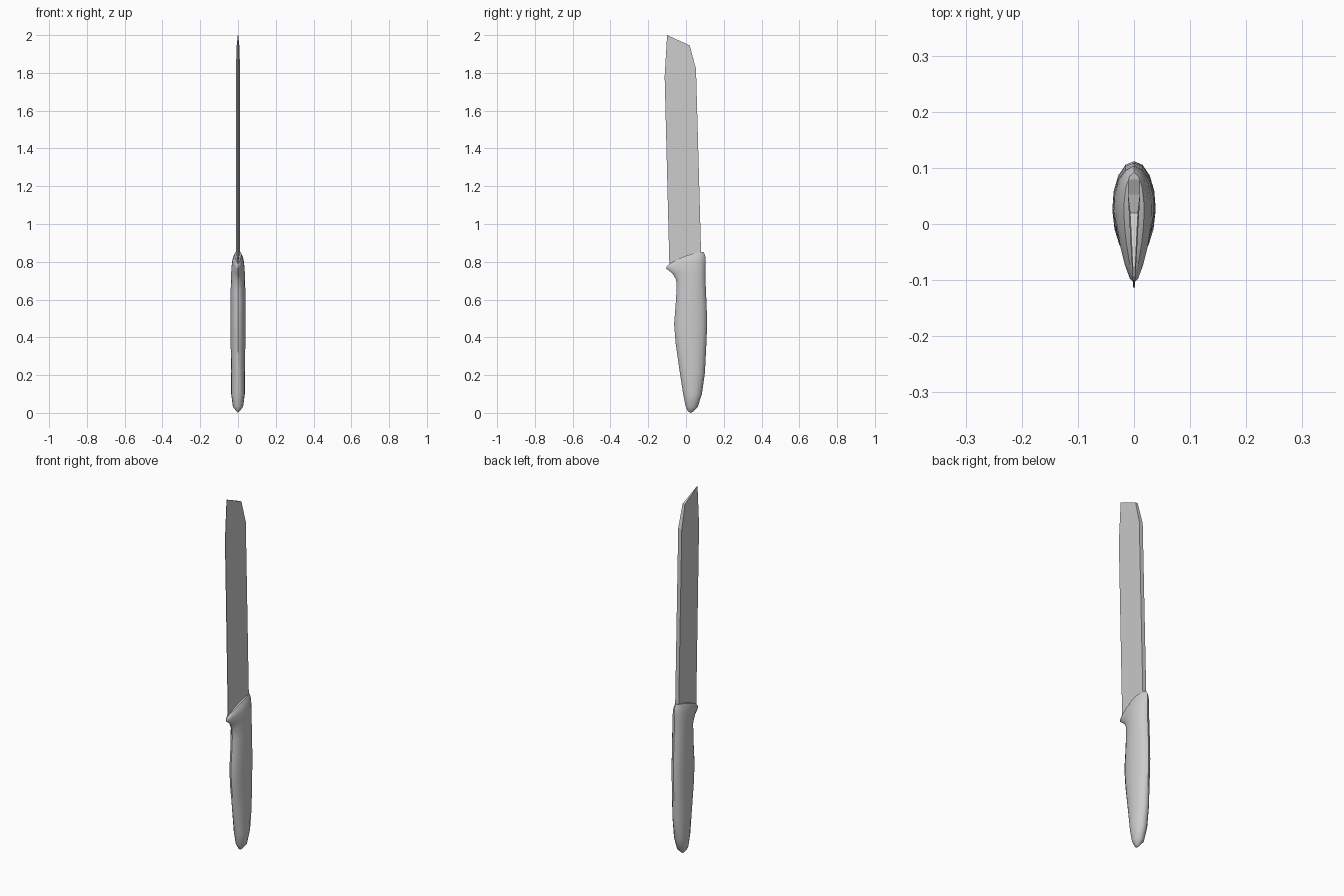
import bpy
import bmesh
from math import sin, cos, pi

if "Cube" in bpy.data.objects:
    bpy.data.objects.remove(bpy.data.objects["Cube"])


def make_object(name, bm):
    bmesh.ops.recalc_face_normals(bm, faces=bm.faces)
    mesh = bpy.data.meshes.new(name)
    bm.to_mesh(mesh)
    bm.free()
    obj = bpy.data.objects.new(name, mesh)
    bpy.context.collection.objects.link(obj)
    return obj


# Blade: outline (y, z, half thickness), thick at the spine, thin at the edge
outline = [(-0.088, 0.78, 0.0015), (0.08, 0.84, 0.011), (0.053, 1.82, 0.011),
           (0.02, 1.945, 0.007), (-0.10, 2.0, 0.001), (-0.113, 1.78, 0.0015)]
bm = bmesh.new()
sides = [[bm.verts.new((s * h, y, z)) for y, z, h in outline] for s in (-1, 1)]
n = len(outline)
# each side is split into strips between the edge and the spine
for left in sides:
    for idx in ((0, 1, 2, 5), (5, 2, 3, 4)):
        bm.faces.new([left[i] for i in idx])
for i in range(n):
    j = (i + 1) % n
    bm.faces.new((sides[0][i], sides[0][j], sides[1][j], sides[1][i]))
make_object("blade", bm)

# Handle: tilted egg-shaped rings lofted from butt to guard
# (front y, front z, back y, back z, half width, front pinch, bow)
rings = [
    (0.010, 0.008, 0.040, 0.008, 0.008, 0.0, 0),
    (-0.002, 0.035, 0.062, 0.030, 0.027, 0.0, 0),
    (-0.015, 0.10, 0.084, 0.10, 0.036, 0.0, 0),
    (-0.035, 0.23, 0.100, 0.21, 0.039, 0.1, 0),
    (-0.055, 0.37, 0.108, 0.37, 0.040, 0.1, 0),
    (-0.063, 0.47, 0.112, 0.47, 0.040, 0.1, 0),
    (-0.055, 0.57, 0.109, 0.57, 0.040, 0.1, 0),
    (-0.050, 0.65, 0.105, 0.66, 0.040, 0.1, 0),
    (-0.052, 0.705, 0.102, 0.73, 0.040, 0.2, 0),
    (-0.072, 0.738, 0.103, 0.775, 0.040, 0.35, 0.005),
    (-0.105, 0.765, 0.104, 0.81, 0.037, 0.5, 0.005),
    (-0.102, 0.775, 0.101, 0.835, 0.031, 0.5, 0.010),
    (-0.090, 0.787, 0.092, 0.853, 0.021, 0.5, 0.012),
]
SEG = 16
bm = bmesh.new()
loops = []
for yf, zf, yb, zb, w, pinch, bow in rings:
    loop = []
    for k in range(SEG):
        a = 2 * pi * k / SEG
        t = (1 + cos(a)) / 2
        x = w * sin(a) * (1 - pinch * (1 - t) ** 1.5)
        loop.append(bm.verts.new((x, yf + (yb - yf) * t,
                                  zf + (zb - zf) * t + bow * sin(a) ** 2)))
    loops.append(loop)
for lo, hi in zip(loops, loops[1:]):
    for k in range(SEG):
        m = (k + 1) % SEG
        bm.faces.new((lo[k], lo[m], hi[m], hi[k]))

# Pointed butt and guard cap
tip = bm.verts.new((0, 0.025, 0))
for k in range(SEG):
    bm.faces.new((tip, loops[0][k], loops[0][(k + 1) % SEG]))
top = loops[-1]
for k in range(SEG // 2):
    quad = [top[k], top[k + 1], top[-k - 1], top[-k]]
    bm.faces.new(list(dict.fromkeys(quad)))
handle = make_object("handle", bm)
bpy.context.view_layer.objects.active = handle
handle.select_set(True)
bpy.ops.object.shade_smooth_by_angle(angle=0.7)
